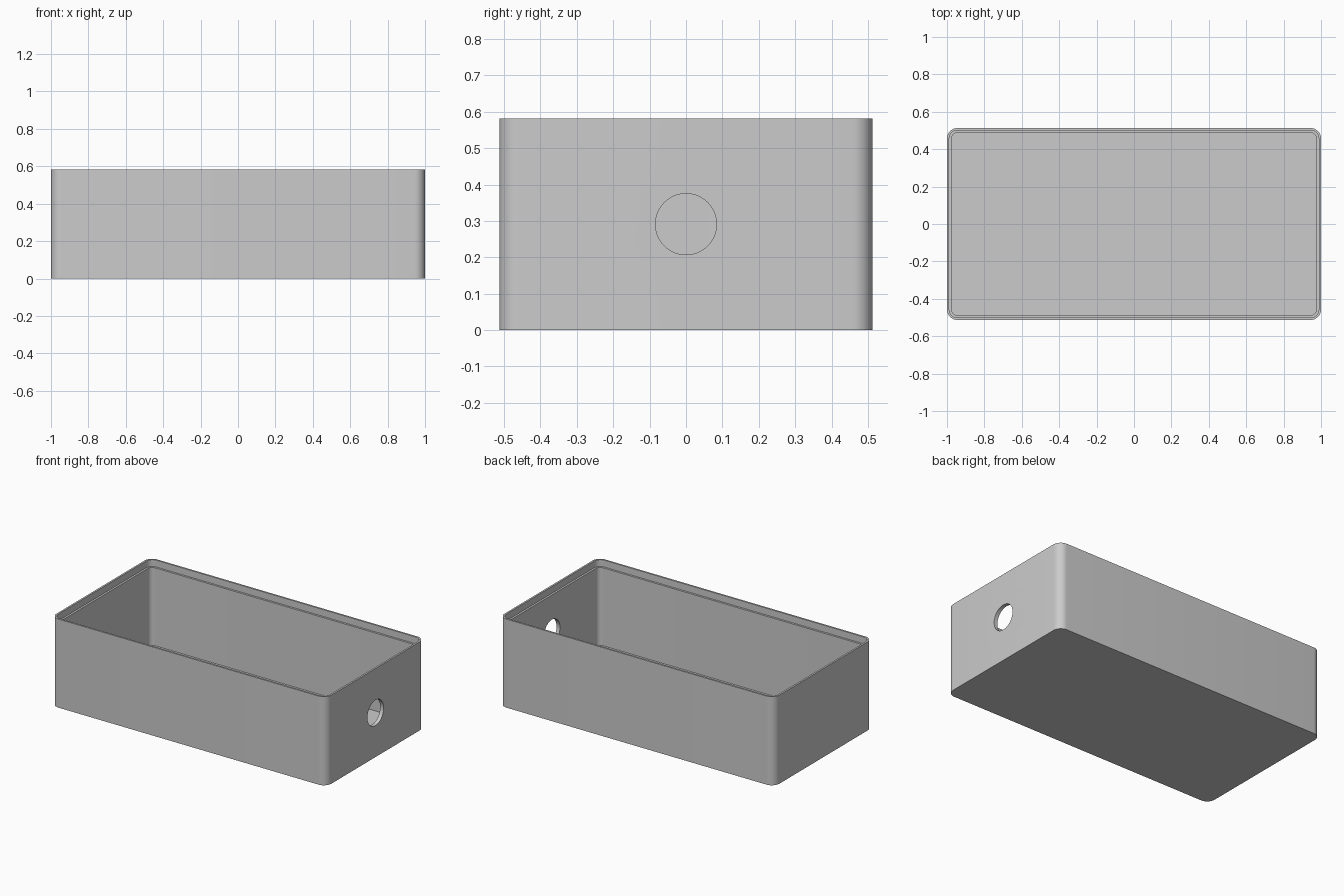
import bpy
import bmesh
from math import cos, sin, pi, radians

cube = bpy.data.objects.get("Cube")
if cube:
    bpy.data.objects.remove(cube, do_unlink=True)

HALF_X, HALF_Y, HEIGHT = 1.0, 0.513, 0.582
CORNER = 0.056      # outer corner radius
WALL = 0.025        # wall and floor thickness
LIP = 0.012         # thin rim above the ledge
LIP_DEPTH = 0.045
HOLE_RADIUS = 0.084
STEPS = 10          # segments per rounded corner

grey = bpy.data.materials.new("plain grey")
grey.use_nodes = True
colour = (0.6, 0.6, 0.6, 1)
grey.diffuse_color = colour
grey.node_tree.nodes["Principled BSDF"].inputs["Base Color"].default_value = colour


def rounded_ring(bm, inset, z):
    """Rounded rectangle of vertices, offset inwards from the outer wall."""
    r = CORNER - inset
    ring = []
    for quarter, (sx, sy) in enumerate([(1, 1), (-1, 1), (-1, -1), (1, -1)]):
        for i in range(STEPS + 1):
            a = (quarter + i / STEPS) * pi / 2
            ring.append(bm.verts.new((sx * (HALF_X - CORNER) + r * cos(a),
                                      sy * (HALF_Y - CORNER) + r * sin(a), z)))
    return ring


# Open box: outer wall, rim, lip, ledge, inner wall, floor
bm = bmesh.new()
section = [(0, 0), (0, HEIGHT), (LIP, HEIGHT), (LIP, HEIGHT - LIP_DEPTH),
           (WALL, HEIGHT - LIP_DEPTH), (WALL, WALL)]
rings = [rounded_ring(bm, inset, z) for inset, z in section]
for low, high in zip(rings, rings[1:]):
    for i in range(len(low)):
        j = (i + 1) % len(low)
        bm.faces.new((low[i], low[j], high[j], high[i]))
bm.faces.new(rings[0][::-1])
bm.faces.new(rings[-1])
bmesh.ops.recalc_face_normals(bm, faces=bm.faces)
mesh = bpy.data.meshes.new("open_box")
bm.to_mesh(mesh)
bm.free()
mesh.materials.append(grey)
box = bpy.data.objects.new("open_box", mesh)
bpy.context.collection.objects.link(box)

# Round cable hole through the left end wall
bpy.ops.mesh.primitive_cylinder_add(vertices=64, radius=HOLE_RADIUS, depth=0.2,
                                    location=(HALF_X, 0, HEIGHT / 2),
                                    rotation=(0, pi / 2, 0))
cutter = bpy.context.object
cutter.name = "hole_cutter"
cutter.hide_render = True
cutter.data.materials.append(grey)

cut = box.modifiers.new("cable_hole", "BOOLEAN")
cut.operation = "DIFFERENCE"
cut.solver = "EXACT"
cut.object = cutter

bpy.ops.object.select_all(action="DESELECT")
box.select_set(True)
bpy.context.view_layer.objects.active = box
bpy.ops.object.modifier_apply(modifier=cut.name)
bpy.data.objects.remove(cutter, do_unlink=True)
bpy.ops.object.shade_smooth_by_angle(angle=radians(30))
